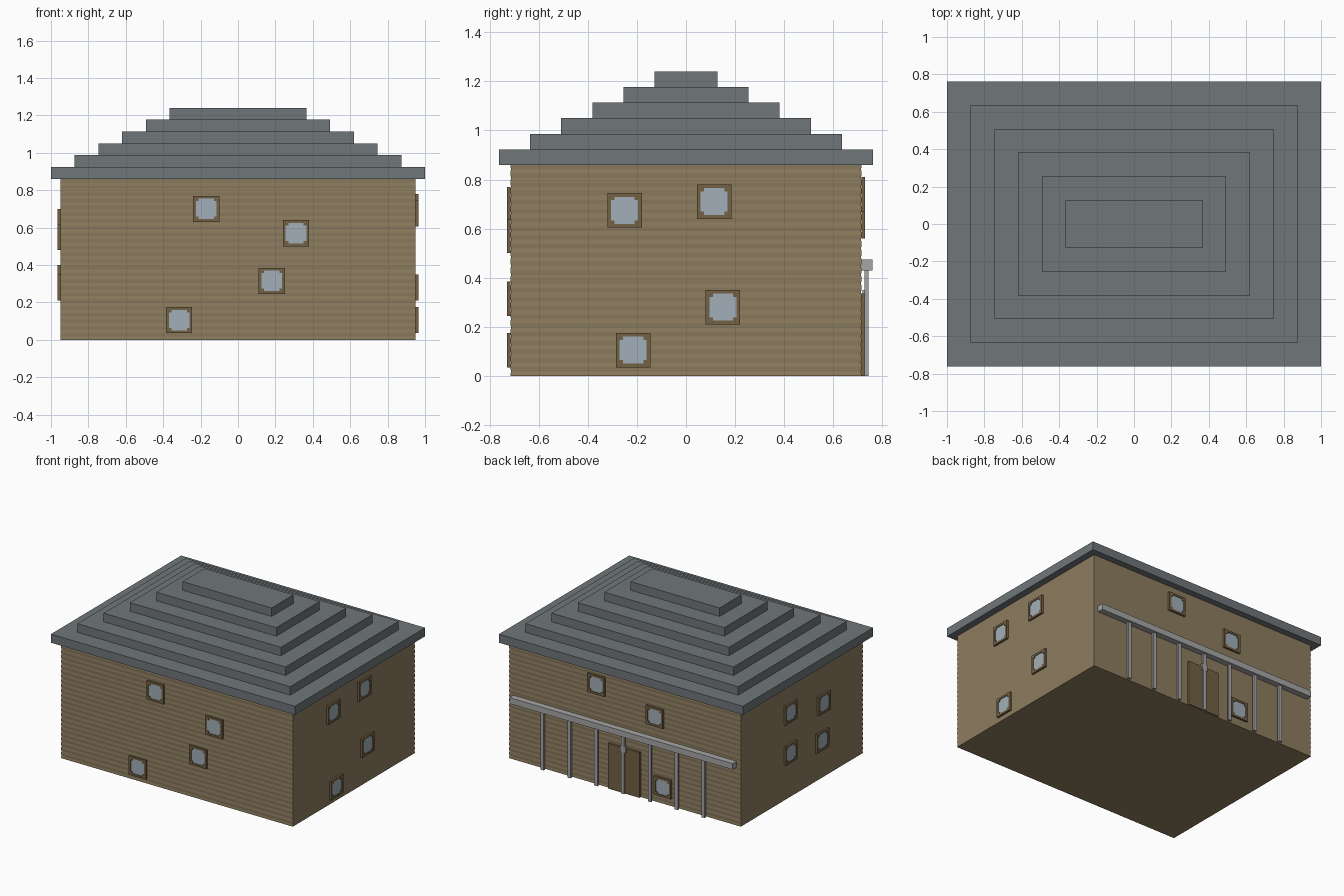
import bpy, bmesh
from mathutils import Matrix, Vector
from math import pi

if "Cube" in bpy.data.objects:
    bpy.data.objects.remove(bpy.data.objects["Cube"])


def material(name, rgb):
    m = bpy.data.materials.new(name)
    m.diffuse_color = (*rgb, 1)
    m.use_nodes = True
    m.node_tree.nodes["Principled BSDF"].inputs["Base Color"].default_value = m.diffuse_color
    return m


WOOD = material("wall_wood", (0.27, 0.205, 0.115))
TRIM = material("dark_wood", (0.17, 0.12, 0.06))
SLATE = material("slate", (0.16, 0.18, 0.19))
GLASS = material("glass", (0.36, 0.43, 0.48))
STONE = material("pale_grey", (0.38, 0.38, 0.38))

HX, HY, WALL = 0.95, 0.715, 0.86


def add_box(bm, lo, hi):
    lo, hi = Vector(lo), Vector(hi)
    size = hi - lo
    mat = Matrix.Translation((lo + hi) / 2) @ Matrix.Diagonal((*size, 1))
    bmesh.ops.create_cube(bm, size=1, matrix=mat)


def finish(name, bm, mat, matrix=None):
    bmesh.ops.recalc_face_normals(bm, faces=bm.faces)
    me = bpy.data.meshes.new(name)
    bm.to_mesh(me)
    bm.free()
    me.materials.append(mat)
    ob = bpy.data.objects.new(name, me)
    if matrix:
        ob.matrix_world = matrix
    bpy.context.collection.objects.link(ob)
    return ob


def boxes(name, mat, pairs, matrix=None):
    bm = bmesh.new()
    for lo, hi in pairs:
        add_box(bm, lo, hi)
    return finish(name, bm, mat, matrix)


# Walls: stacked rings giving very shallow horizontal boards
bm = bmesh.new()
courses = 24
rings = []
for i in range(2 * courses + 1):
    z = WALL * i / (2 * courses)
    d = 0.0015 if i % 2 else 0.0
    rings.append([bm.verts.new((sx * (HX - d), sy * (HY - d), z))
                  for sx, sy in ((-1, -1), (1, -1), (1, 1), (-1, 1))])
for a, b in zip(rings, rings[1:]):
    for k in range(4):
        n = (k + 1) % 4
        bm.faces.new((a[k], a[n], b[n], b[k]))
bm.faces.new(rings[0][::-1])
bm.faces.new(rings[-1])
finish("walls", bm, WOOD)

# Stepped roof
step = 0.38 / 6
for i in range(6):
    x, y, z = 1.0 - 0.127 * i, 0.7625 - 0.127 * i, WALL + step * i
    boxes(f"roof_tier_{i + 1}", SLATE, [((-x, -y, z), (x, y, z + step))])


# Window: square frame with blocked-in corners, glass set back; faces local -y
def window(name, matrix):
    o, i, c, d = 0.07, 0.055, 0.041, 0.015
    parts = [((-o, -d, i), (o, 0, o)), ((-o, -d, -o), (o, 0, -i)),
             ((-o, -d, -i), (-i, 0, i)), ((i, -d, -i), (o, 0, i))]
    for sx in (-1, 1):
        for sz in (-1, 1):
            x, z = sorted((sx * c, sx * i)), sorted((sz * c, sz * i))
            parts.append(((x[0], -d, z[0]), (x[1], 0, z[1])))
    boxes(name + "_frame", TRIM, parts, matrix)
    boxes(name + "_glass", GLASS, [((-i, -0.010, -i), (i, 0, i))], matrix)


# Windows per wall: turn about z, wall distance, (position along wall, height)
walls = {
    "front": (0, HY, [(-0.17, 0.70), (0.31, 0.57), (0.18, 0.315), (-0.315, 0.105)]),
    "right": (pi / 2, HX, [(-0.25, 0.675), (0.115, 0.71), (0.15, 0.28), (-0.215, 0.105)]),
    "back": (pi, HY, [(-0.23, 0.74), (0.25, 0.63), (0.315, 0.125)]),
    "left": (-pi / 2, HX, [(-0.14, 0.63), (0.25, 0.55), (-0.14, 0.33), (0.23, 0.28)]),
}
for side, (turn, dist, spots) in walls.items():
    for n, (u, z) in enumerate(spots, 1):
        window(f"{side}_window_{n}",
               Matrix.Rotation(turn, 4, 'Z') @ Matrix.Translation((u, -dist, z)))

# Door on the back wall
boxes("door", TRIM, [((-0.13, HY - 0.005, 0), (0.13, 0.73, 0.335))])
boxes("door_lamp", STONE, [((-0.022, 0.72, 0.305), (0.022, 0.742, 0.35))])

# Porch beam and posts along the back
boxes("porch_beam", STONE, [((-0.915, HY - 0.002, 0.43), (0.915, 0.76, 0.475))])
for k in range(-3, 4):
    x = 0.22 * k
    boxes(f"porch_post_{k + 4}", STONE,
          [((x - 0.013, 0.728, 0), (x + 0.013, 0.743, 0.435))])
